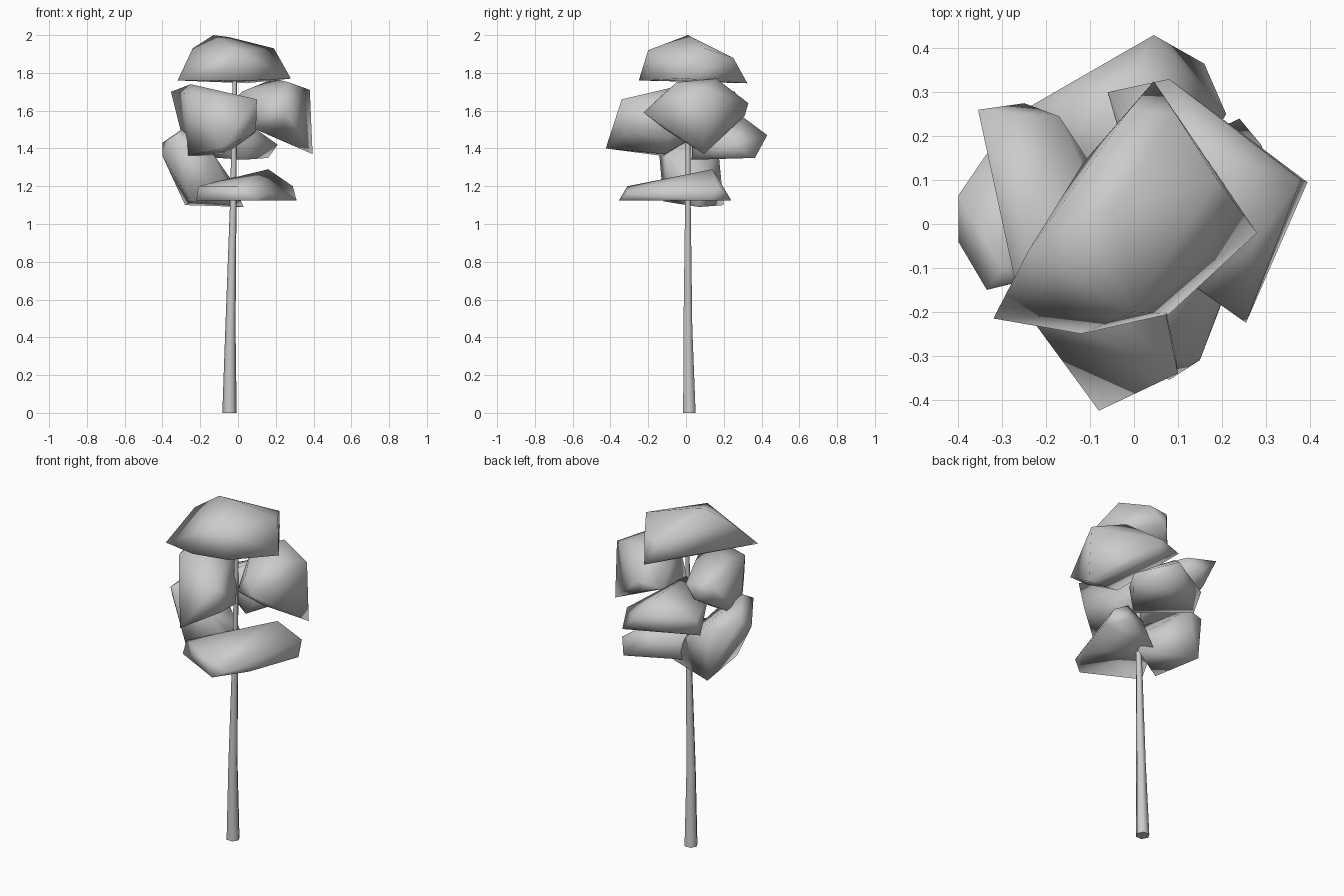
import bpy, bmesh, math


def finish(name, bm, angle):
    bmesh.ops.recalc_face_normals(bm, faces=bm.faces)
    mesh = bpy.data.meshes.new(name)
    bm.to_mesh(mesh)
    bm.free()
    ob = bpy.data.objects.new(name, mesh)
    bpy.context.collection.objects.link(ob)
    bpy.ops.object.select_all(action='DESELECT')
    ob.select_set(True)
    bpy.context.view_layer.objects.active = ob
    bpy.ops.object.shade_smooth_by_angle(angle=math.radians(angle))


def clump(name, *corners):
    """Faceted leaf mass: convex hull around a few corner points."""
    bm = bmesh.new()
    for c in corners:
        bm.verts.new(c)
    res = bmesh.ops.convex_hull(bm, input=bm.verts)
    loose = {v for v in res["geom_interior"] + res["geom_unused"]
             if isinstance(v, bmesh.types.BMVert)}
    bmesh.ops.delete(bm, geom=list(loose), context='VERTS')
    finish(name, bm, 150)


def trunk(name, stations, sides=6):
    """Tapered, slightly leaning tube through (x, y, z, radius) stations."""
    bm = bmesh.new()
    rings = []
    for x, y, z, r in stations:
        rings.append([bm.verts.new((x + r * math.cos(i * math.tau / sides),
                                    y + r * math.sin(i * math.tau / sides), z))
                      for i in range(sides)])
    for a, b in zip(rings, rings[1:]):
        for i in range(sides):
            j = (i + 1) % sides
            bm.faces.new((a[i], a[j], b[j], b[i]))
    bm.faces.new(rings[0])
    bm.faces.new(rings[-1])
    finish(name, bm, 65)


trunk("trunk", [(-0.045, 0.018, 0, 0.038), (-0.04, 0.01, 0.45, 0.027),
                (-0.025, 0.01, 1.12, 0.017), (-0.017, 0.012, 1.8, 0.011)])

# crown cap
clump("top_leaves",
      (-0.32, -0.215, 1.76), (-0.115, 0.14, 1.77), (0.045, 0.325, 1.745),
      (0.28, -0.02, 1.77), (0.08, -0.205, 1.76), (-0.12, -0.25, 1.76),
      (-0.24, -0.06, 1.93), (-0.13, 0.01, 2.0), (-0.05, 0.03, 1.99),
      (0.19, 0.1, 1.93), (0.0, -0.2, 1.92), (-0.01, 0.26, 1.86),
      (0.095, 0.25, 1.88))

# long clump across the left and front
clump("front_left_leaves",
      (-0.355, 0.26, 1.7), (-0.26, -0.18, 1.69), (-0.25, 0.0, 1.74),
      (-0.17, 0.245, 1.66), (-0.25, 0.275, 1.6), (0.1, -0.34, 1.66),
      (-0.08, -0.425, 1.4), (-0.27, -0.12, 1.36), (-0.07, -0.11, 1.37),
      (0.095, -0.3, 1.49), (0.05, -0.09, 1.45), (-0.12, 0.16, 1.63),
      (-0.19, 0.2, 1.56), (-0.31, 0.2, 1.55))

# right side clump
clump("right_leaves",
      (0.395, 0.095, 1.37), (0.255, -0.225, 1.59), (0.27, -0.05, 1.75),
      (0.38, 0.1, 1.71), (0.19, 0.16, 1.77), (0.15, -0.15, 1.66),
      (0.08, 0.33, 1.64), (-0.06, 0.3, 1.62), (0.05, -0.08, 1.52),
      (0.08, 0.31, 1.57), (0.02, 0.1, 1.7), (0.24, -0.11, 1.5))

# back clump
clump("back_leaves",
      (0.045, 0.43, 1.47), (0.16, 0.365, 1.35), (0.21, 0.25, 1.42),
      (-0.24, 0.21, 1.36), (-0.25, 0.26, 1.47), (-0.03, 0.04, 1.59),
      (-0.2, 0.08, 1.52), (0.03, 0.03, 1.34), (-0.02, 0.31, 1.56),
      (0.1, 0.08, 1.45), (-0.1, 0.34, 1.39))

# lower left clump
clump("left_leaves",
      (-0.4, 0.065, 1.43), (-0.4, -0.04, 1.36), (-0.335, -0.15, 1.47),
      (-0.3, -0.1, 1.5), (-0.335, 0.16, 1.38), (-0.28, 0.2, 1.1),
      (0.03, 0.07, 1.09), (-0.04, 0.06, 1.24), (-0.24, 0.17, 1.4),
      (-0.13, -0.1, 1.37), (-0.25, -0.12, 1.12), (-0.07, -0.07, 1.25))

# low flat clump
clump("lower_right_leaves",
      (0.08, -0.355, 1.125), (0.15, -0.31, 1.16), (0.0, -0.31, 1.2),
      (-0.22, -0.2, 1.125), (-0.21, -0.18, 1.2), (0.16, 0.14, 1.29),
      (0.29, 0.18, 1.2), (0.31, 0.12, 1.125), (0.24, 0.24, 1.125),
      (0.2, -0.18, 1.125), (-0.05, 0.1, 1.125), (0.05, 0.13, 1.24))
